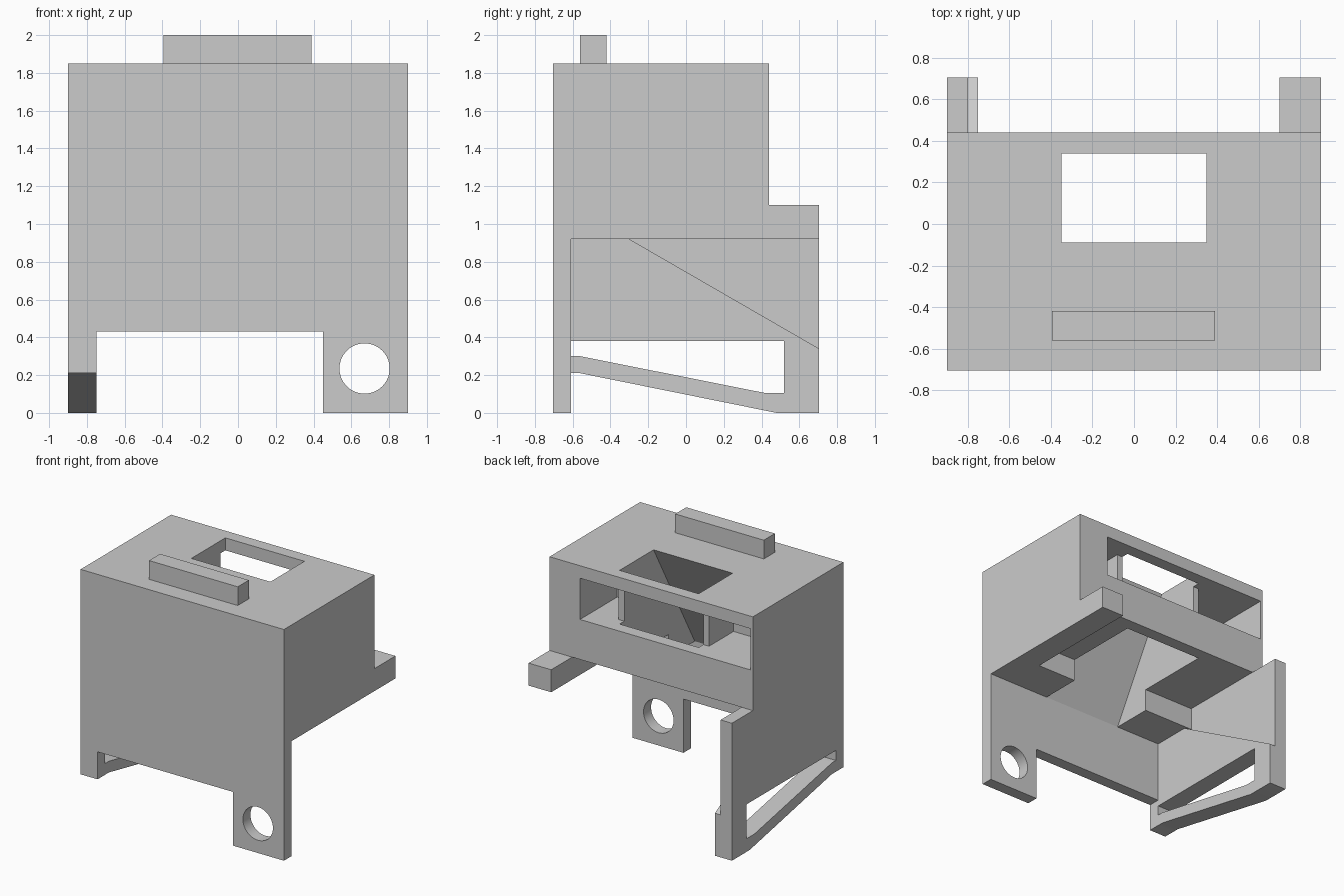
import bpy
from mathutils import Matrix, Vector

if "Cube" in bpy.data.objects:
    bpy.data.objects.remove(bpy.data.objects["Cube"], do_unlink=True)

grey = bpy.data.materials.new("plain grey")
grey.use_nodes = True
COLOUR = (0.6, 0.6, 0.6, 1)
grey.diffuse_color = COLOUR
grey.node_tree.nodes["Principled BSDF"].inputs["Base Color"].default_value = COLOUR


def prism(name, profile, axis, lo, hi):
    """Extrude a profile: (x, z) points along y, or (y, z) points along x."""
    def place(p, d):
        return (d, p[0], p[1]) if axis == "x" else (p[0], d, p[1])
    n = len(profile)
    verts = [place(p, d) for d in (lo, hi) for p in profile]
    faces = [list(range(n)), list(range(2 * n - 1, n - 1, -1))]
    faces += [[i, i + n, (i + 1) % n + n, (i + 1) % n] for i in range(n)]
    mesh = bpy.data.meshes.new(name)
    mesh.from_pydata(verts, [], faces)
    obj = bpy.data.objects.new(name, mesh)
    bpy.context.collection.objects.link(obj)
    mesh.materials.append(grey)
    # Make all normals point outwards
    bpy.context.view_layer.objects.active = obj
    bpy.ops.object.mode_set(mode="EDIT")
    bpy.ops.mesh.select_all(action="SELECT")
    bpy.ops.mesh.normals_make_consistent(inside=False)
    bpy.ops.object.mode_set(mode="OBJECT")
    return obj


def box(name, x0, x1, y0, y1, z0, z1):
    return prism(name, [(x0, z0), (x1, z0), (x1, z1), (x0, z1)], "y", y0, y1)


def combine(target, tool, operation):
    """Apply a boolean and discard the tool."""
    mod = target.modifiers.new(operation, "BOOLEAN")
    mod.operation, mod.solver, mod.object = operation, "EXACT", tool
    bpy.context.view_layer.objects.active = target
    bpy.ops.object.modifier_apply(modifier=mod.name)
    bpy.data.objects.remove(tool, do_unlink=True)


# Front plate with its long tab and short corner leg
housing = prism("housing", [(-.9, .21), (-.75, .21), (-.75, .43), (.45, .43),
                            (.45, 0), (.9, 0), (.9, 1.85), (-.9, 1.85)],
                "y", -.705, -.61)

# Upper block, lower slab, left wall with rail, right wall with its thick lower part
arm_under = [(-.65, .21), (-.56, .21), (.48, 0), (.705, 0)]
additions = [
    box("upper_block", -.85, .85, -.65, .44, 1.1, 1.85),
    box("lower_slab", -.85, .85, -.65, -.28, .92, 1.2),
    prism("left_wall", [(-.65, .92), (.705, .92), (.705, 1.1), (.44, 1.1),
                        (.44, 1.85), (-.65, 1.85)], "x", .7, .9),
    prism("right_wall", arm_under + [(.705, 1.1), (.44, 1.1), (.44, 1.85),
                                     (-.65, 1.85)], "x", -.9, -.8),
    prism("right_wall_rib", arm_under + [(.705, .34), (-.3, .92), (-.65, .92)],
          "x", -.85, -.75),
]
for part in additions:
    combine(housing, part, "UNION")

# Sloped chute, rear slot around the chute sides, and opening above the arm
cutters = [
    prism("chute", [(-.09, 2), (.34, 2), (.34, .5), (-.61, .5), (-.61, .92),
                    (-.09, 1.85)], "x", -.35, .35),
    box("slot_mouth", -.88, .63, .28, .6, 1.42, 1.75),
    box("slot_left", .4, .63, -.03, .4, 1.42, 1.75),
    box("slot_right", -.88, -.4, -.03, .4, 1.42, 1.75),
    prism("arm_opening", [(-.61, .3), (-.56, .3), (.42, .105), (.52, .105),
                          (.52, .38), (-.61, .38)], "x", -1, -.7),
]

# Round hole in the tab
bpy.ops.mesh.primitive_cylinder_add(vertices=64, radius=.133, depth=.4,
                                    location=(.67, -.66, .235),
                                    rotation=(1.5707963, 0, 0))
bore = bpy.context.object
bore.data.materials.append(grey)
cutters.append(bore)
for cutter in cutters:
    combine(housing, cutter, "DIFFERENCE")

# Ridge on the top
box("top_ridge", -.395, .39, -.56, -.42, 1.85, 2)

# Smooth only the bore
bpy.ops.object.select_all(action="DESELECT")
housing.select_set(True)
bpy.context.view_layer.objects.active = housing
bpy.ops.object.shade_smooth_by_angle(angle=.35)
